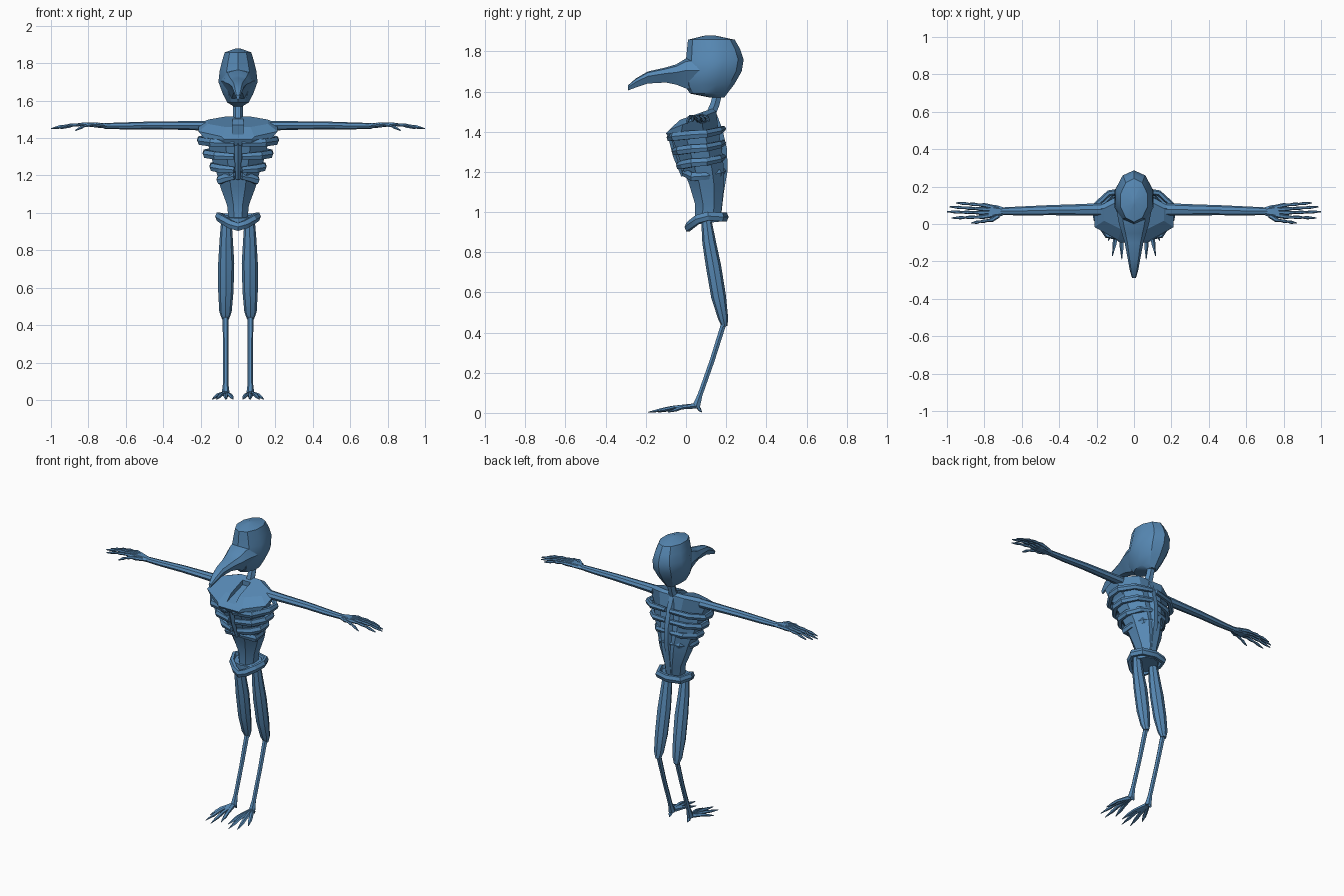
import bpy, bmesh, math
from mathutils import Vector

blue = bpy.data.materials.new("steel_blue")
blue.diffuse_color = (0.095, 0.25, 0.46, 1)


def build(name, rings, mirror=False, closed=False, smooth=30):
    """Skin a list of equal-length point rings into one object."""
    bm = bmesh.new()
    loops = [[bm.verts.new(p) for p in r] for r in rings]
    n = len(loops[0])
    pairs = list(zip(loops, loops[1:]))
    if closed:
        pairs.append((loops[-1], loops[0]))
    else:
        bm.faces.new(loops[0])
        bm.faces.new(loops[-1])
    for a, b in pairs:
        for i in range(n):
            j = (i + 1) % n
            bm.faces.new((a[i], a[j], b[j], b[i]))
    bmesh.ops.recalc_face_normals(bm, faces=bm.faces)
    me = bpy.data.meshes.new(name)
    bm.to_mesh(me)
    bm.free()
    me.materials.append(blue)
    ob = bpy.data.objects.new(name, me)
    bpy.context.collection.objects.link(ob)
    if mirror:
        ob.modifiers.new("mirror", "MIRROR").use_mirror_merge = False
    bpy.ops.object.select_all(action='DESELECT')
    ob.select_set(True)
    bpy.context.view_layer.objects.active = ob
    if smooth:
        bpy.ops.object.shade_smooth_by_angle(angle=math.radians(smooth))
    return ob


def stack(name, rows, n=8, flat_sides=False, **kw):
    """Stacked outlines: (z, front y, back y, half width, tilt)."""
    off = math.pi / n if flat_sides else 0
    k = 1 / math.cos(off)
    rings = []
    for z, y0, y1, rx, tilt in rows:
        ring = []
        for i in range(n):
            a = 2 * math.pi * i / n + off + math.pi / 2
            dy = (y1 - y0) / 2 * k * math.sin(a)
            ring.append((rx * k * math.cos(a), (y0 + y1) / 2 + dy, z + tilt * dy))
        rings.append(ring)
    return build(name, rings, **kw)


def tube(name, path, n=6, closed=False, **kw):
    """Tube along (x, y, z, side radius, upright radius)."""
    pts = [Vector(p[:3]) for p in path]
    rings = []
    for i, p in enumerate(path):
        a = pts[i - 1] if (i or closed) else pts[0]
        b = pts[(i + 1) % len(pts)] if (closed or i < len(pts) - 1) else pts[i]
        t = (b - a).normalized()
        ref = Vector((0, 1, 0)) if abs(pts[-1].z - pts[0].z) > 0.3 else Vector((0, 0, 1))
        u = ref.cross(t).normalized()
        v = t.cross(u)
        rings.append([pts[i] + u * p[3] * math.cos(2 * math.pi * k / n)
                      + v * p[4] * math.sin(2 * math.pi * k / n) for k in range(n)])
    return build(name, rings, closed=closed, **kw)


# Skull with a flat crown
stack("skull", [(1.57, 0.12, 0.19, 0.025, 0), (1.59, 0.02, 0.205, 0.06, 0),
                (1.635, -0.01, 0.24, 0.085, 0), (1.70, -0.01, 0.277, 0.11, 0),
                (1.76, 0.0, 0.287, 0.103, 0), (1.81, 0.005, 0.27, 0.09, 0),
                (1.858, 0.01, 0.243, 0.075, 0), (1.88, 0.10, 0.14, 0.01, 0)], n=10)

# Beak, wide on top and narrow underneath
beak = []
for y, lo, hi, w in [(0.08, 1.60, 1.775, 0.095), (0.0, 1.615, 1.765, 0.08),
                     (-0.05, 1.635, 1.735, 0.065), (-0.10, 1.645, 1.72, 0.05),
                     (-0.19, 1.64, 1.70, 0.033), (-0.25, 1.62, 1.665, 0.022),
                     (-0.29, 1.605, 1.63, 0.01)]:
    m = lo + (hi - lo) * 0.6
    beak.append([(0, y, hi), (w * .7, y, hi - (hi - lo) * .1), (w, y, m), (w * .4, y, lo),
                 (-w * .4, y, lo), (-w, y, m), (-w * .7, y, hi - (hi - lo) * .1)])
build("beak", beak)

# Neck and spine
tube("spine", [(0, 0.16, 1.60, .025, .025), (0, 0.145, 1.54, .026, .026),
               (0, 0.125, 1.49, .03, .03), (0, 0.155, 1.41, .03, .03),
               (0, 0.18, 1.31, .028, .028), (0, 0.183, 1.21, .028, .028),
               (0, 0.165, 1.10, .027, .027), (0, 0.15, 0.97, .027, .027)])

# Shoulder block with a groove below the neck
chest = stack("shoulders", [(1.36, -0.08, 0.165, 0.155, 0), (1.405, -0.10, 0.16, 0.18, .1),
                            (1.455, -0.085, 0.15, 0.212, .4), (1.487, -0.03, 0.13, 0.16, .35)],
              flat_sides=True, smooth=0)
cut = build("groove_cutter", [[(x, -0.2, 1.38), (x, 0.09, 1.47), (x, 0.09, 1.6),
                               (x, -0.2, 1.6)] for x in (-0.03, 0.03)], smooth=0)
cut.hide_render = True
cut.hide_viewport = True
groove = chest.modifiers.new("groove", "BOOLEAN")
groove.operation = 'DIFFERENCE'
groove.object = cut

# Rib cage core and waist
stack("torso", [(0.96, 0.045, 0.17, 0.05, 0), (1.04, 0.045, 0.18, 0.058, 0),
                (1.14, 0.015, 0.19, 0.095, 0), (1.20, -0.01, 0.19, 0.11, 0),
                (1.30, -0.045, 0.18, 0.145, 0), (1.39, -0.075, 0.165, 0.165, 0)],
      flat_sides=True)

# Ribs, each sweeping from the spine round to the breastbone
for i, (z, w, front) in enumerate([(1.385, 0.205, -0.085), (1.315, 0.175, -0.06),
                                   (1.245, 0.138, -0.038), (1.175, 0.10, -0.01)]):
    drop = 0.015 if i < 3 else -0.02
    tube("rib_%d" % (i + 1),
         [(0.015, 0.185, z + .03, .015, .015), (w * .65, 0.165, z + .02, .016, .02),
          (w, 0.10, z + .005, .016, .022), (w * .98, 0.03, z, .018, .024),
          (w * .7, front + .025, z - drop * .6, .016, .024),
          (0.02, front, z - drop, .012, .018)], mirror=True)
tube("breastbone", [(0, -0.08, 1.40, .02, .015), (0, -0.05, 1.28, .018, .015),
                    (0, -0.012, 1.18, .012, .012)], n=4)

# Pelvis band dipping to a point in front
half = [(0.04, 0.025, 0.938), (0.085, 0.06, 0.965), (0.105, 0.11, 0.98), (0.08, 0.175, 0.975)]
loop = [(0, 0.01, 0.925)] + half + [(0, 0.195, 0.975)] + [(-x, y, z) for x, y, z in half[::-1]]
tube("pelvis_band", [p + (.017, .025) for p in loop], closed=True)
stack("pelvis_floor", [(0.945, 0.03, 0.18, 0.08, .12), (0.98, 0.03, 0.18, 0.09, .1)], n=10)

# Legs
tube("thigh", [(0.062, 0.10, 0.97, .027, .025), (0.063, 0.115, 0.85, .036, .034),
               (0.063, 0.137, 0.73, .043, .038), (0.065, 0.162, 0.58, .041, .037),
               (0.067, 0.185, 0.47, .033, .025), (0.067, 0.193, 0.43, .018, .014)],
     n=8, mirror=True)
tube("shin", [(0.066, 0.193, 0.46, .017, .015), (0.066, 0.13, 0.26, .014, .014),
              (0.066, 0.07, 0.09, .014, .014), (0.066, 0.05, 0.03, .022, .022)], mirror=True)

# Clawed toes spreading from the ankle, with a rear spur
for i, (x, y) in enumerate([(0.025, -0.14), (0.065, -0.19), (0.115, -0.17), (0.138, -0.09),
                            (0.066, 0.078)]):
    mx, my = 0.066 + (x - 0.066) * .6, 0.045 + (y - 0.045) * .5
    tube("toe_%d" % (i + 1), [(0.066, 0.05, 0.035, .015, .014), (mx, my, 0.026, .012, .009),
                              (mx + (x - mx) * .4, my + (y - my) * .4, 0.016, .012, .009),
                              (x, y, 0.003, .002, .002)], n=5, mirror=True)

# Arms
tube("arm", [(0.17, 0.078, 1.466, .034, .026), (0.30, 0.076, 1.467, .03, .023),
             (0.45, 0.074, 1.468, .027, .021), (0.60, 0.070, 1.465, .024, .019),
             (0.72, 0.068, 1.465, .02, .015)], n=8, mirror=True)

# Wrist and bony fingers with swollen knuckles
tube("wrist", [(0.70, 0.068, 1.465, .022, .015), (0.74, 0.067, 1.468, .035, .016),
               (0.80, 0.067, 1.470, .036, .010)], mirror=True)
for i, (x0, y0, x1, y1, z1) in enumerate([(0.80, 0.10, 0.95, 0.113, 1.450),
                                          (0.815, 0.08, 0.985, 0.092, 1.450),
                                          (0.82, 0.06, 1.0, 0.066, 1.450),
                                          (0.81, 0.038, 0.975, 0.032, 1.450),
                                          (0.76, 0.022, 0.87, 0.005, 1.440)]):
    path = [(0.725, 0.067 + (y0 - 0.067) * .5, 1.468, .012, .010)]
    for f, r in [(0, .012), (.2, .007), (.4, .010), (.55, .006), (.72, .009), (1, .003)]:
        path.append((x0 + (x1 - x0) * f, y0 + (y1 - y0) * f,
                     1.474 + (z1 - 1.474) * f * f, r, r))
    tube("thumb" if i == 4 else "finger_%d" % (i + 1), path, mirror=True)
